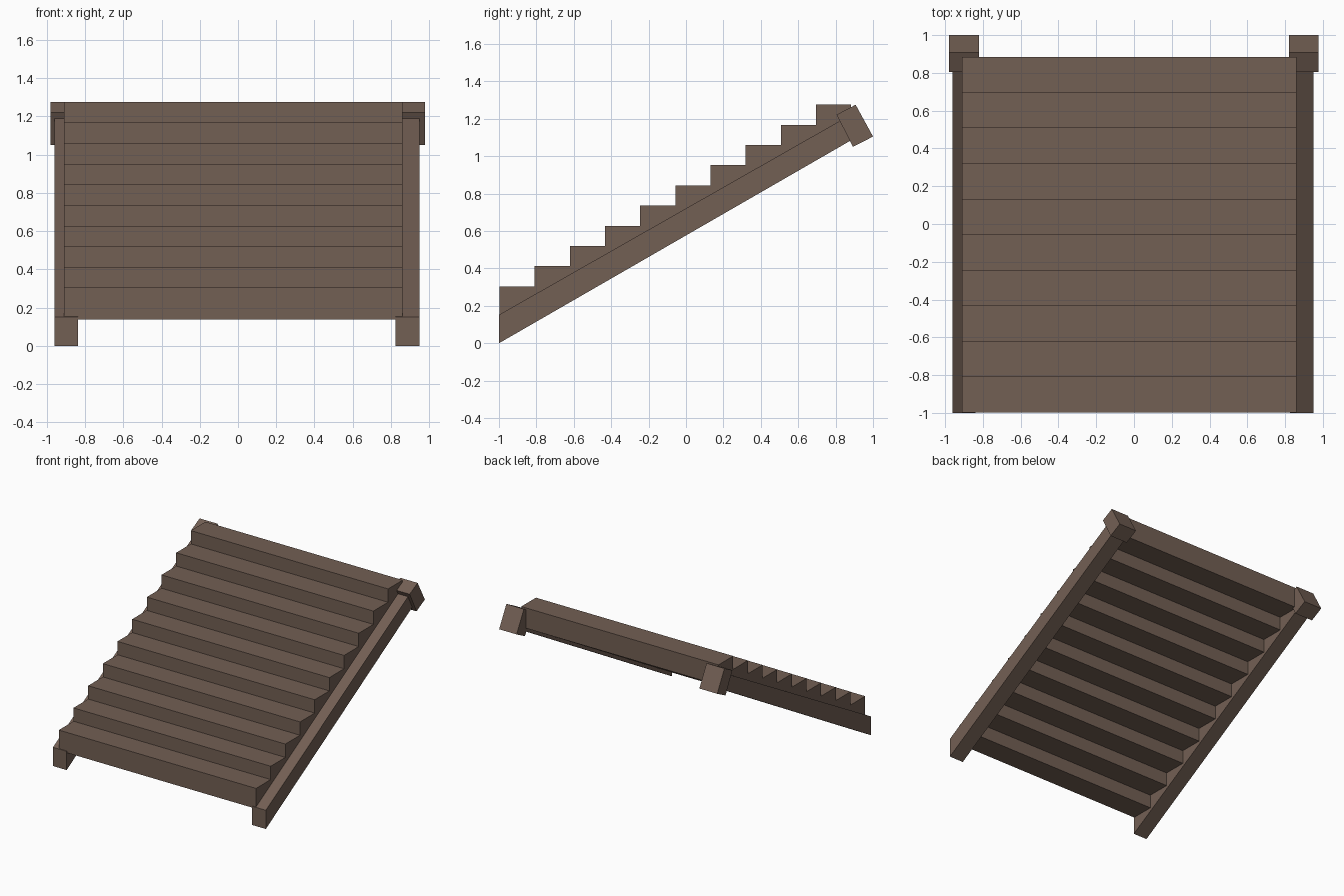
import bpy, bmesh

if "Cube" in bpy.data.objects:
    bpy.data.objects.remove(bpy.data.objects["Cube"])

wood = bpy.data.materials.new("dark brown wood")
wood.diffuse_color = (0.171, 0.115, 0.088, 1.0)
wood.use_nodes = True
wood.node_tree.nodes["Principled BSDF"].inputs["Base Color"].default_value = wood.diffuse_color


def prism(name, profile, x0, x1):
    """Solid block: a (y, z) profile extruded along x."""
    bm = bmesh.new()
    face = bm.faces.new([bm.verts.new((x0, y, z)) for y, z in profile])
    res = bmesh.ops.extrude_face_region(bm, geom=[face])
    verts = [v for v in res["geom"] if isinstance(v, bmesh.types.BMVert)]
    bmesh.ops.translate(bm, verts=verts, vec=(x1 - x0, 0, 0))
    bmesh.ops.recalc_face_normals(bm, faces=bm.faces)
    mesh = bpy.data.meshes.new(name)
    bm.to_mesh(mesh)
    bm.free()
    mesh.materials.append(wood)
    obj = bpy.data.objects.new(name, mesh)
    bpy.context.collection.objects.link(obj)


# Folded stair slab: zigzag on top, the same zigzag dropped down underneath
STEPS = 10
Y0, Y1 = -0.997, 0.883
RUN = (Y1 - Y0) / STEPS
Z_FIRST, RISE, DROP = 0.304, 0.108, 0.165

zigzag = []
for i in range(STEPS):
    z = Z_FIRST + RISE * i
    zigzag += [(Y0 + RUN * i, z), (Y0 + RUN * (i + 1), z)]
underside = [(y, z - DROP) for y, z in reversed(zigzag)]
prism("stair_steps", zigzag + underside, -0.91, 0.86)

# Sloping stringers and the tilted blocks that cap their upper ends
stringer = [(-1.0, 0.0), (0.90, 1.095), (0.86, 1.21), (-1.0, 0.152)]
cap = [(0.805, 1.222), (0.907, 1.275), (1.0, 1.105), (0.893, 1.05)]
for side, s0, s1, c0, c1 in (("left", -0.96, -0.838, -0.98, -0.82),
                             ("right", 0.825, 0.95, 0.82, 0.977)):
    prism(side + "_stringer", stringer, s0, s1)
    prism(side + "_top_block", cap, c0, c1)
